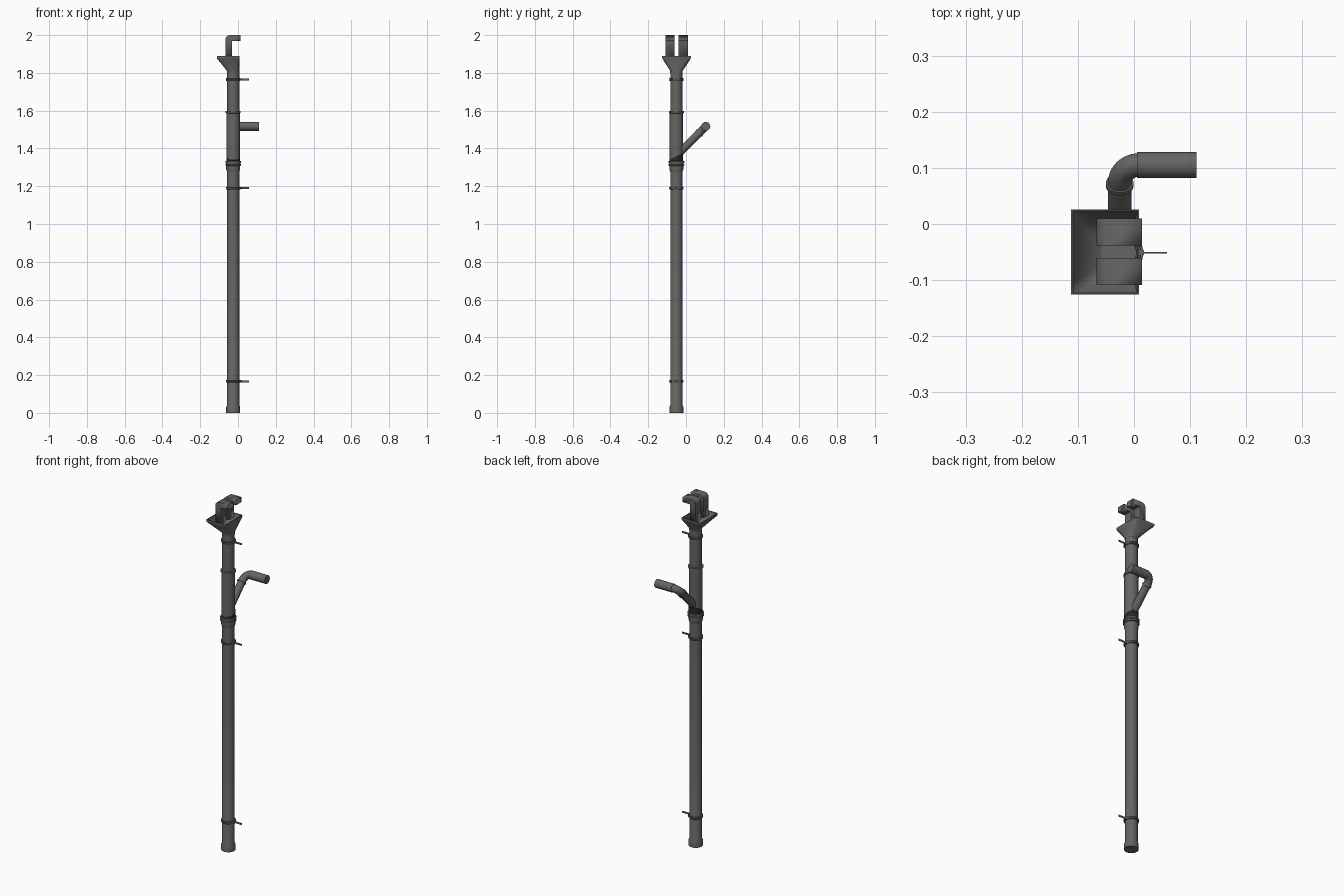
import bpy, bmesh, math
from mathutils import Vector

if "Cube" in bpy.data.objects:
    bpy.data.objects.remove(bpy.data.objects["Cube"])

CX, CY = -0.0255, -0.051          # axis of the main pipe
SEG = 32


def material(name, v):
    m = bpy.data.materials.new(name)
    m.diffuse_color = (v, v, v, 1)
    m.use_nodes = True
    m.node_tree.nodes["Principled BSDF"].inputs["Base Color"].default_value = m.diffuse_color
    return m


grey = material("dark_grey_iron", 0.13)
black = material("black_iron", 0.02)


def finish(name, bm, angle=35, mat=grey):
    bmesh.ops.recalc_face_normals(bm, faces=bm.faces)
    me = bpy.data.meshes.new(name)
    bm.to_mesh(me)
    bm.free()
    ob = bpy.data.objects.new(name, me)
    bpy.context.collection.objects.link(ob)
    me.materials.append(mat)
    bpy.ops.object.select_all(action='DESELECT')
    ob.select_set(True)
    bpy.context.view_layer.objects.active = ob
    bpy.ops.object.shade_smooth_by_angle(angle=math.radians(angle))
    return ob


def loft(name, rings, cap=True, angle=35, mat=grey):
    """Skin a list of point rings, optionally closing both ends."""
    bm = bmesh.new()
    vs = [[bm.verts.new(p) for p in r] for r in rings]
    n = len(vs[0])
    for a, b in zip(vs, vs[1:]):
        for i in range(n):
            j = (i + 1) % n
            bm.faces.new((a[i], a[j], b[j], b[i]))
    if cap:
        bm.faces.new(vs[0])
        bm.faces.new(vs[-1])
    return finish(name, bm, angle, mat)


def circle(c, u, v, r):
    return [Vector(c) + r * (math.cos(t) * u + math.sin(t) * v)
            for t in (2 * math.pi * (i + 0.5) / SEG + math.pi / 4 for i in range(SEG))]


X, Y, Z = Vector((1, 0, 0)), Vector((0, 1, 0)), Vector((0, 0, 1))


def lathe(name, profile, mat=grey):
    return loft(name, [circle((CX, CY, z), X, Y, r) for r, z in profile], mat=mat)


def rod(name, a, b, profile):
    """Turned part along a line; profile is (radius, distance fraction)."""
    a, b = Vector(a), Vector(b)
    d = (b - a).normalized()
    u = d.cross(Z).normalized()
    v = d.cross(u)
    return loft(name, [circle(a.lerp(b, f), u, v, r) for r, f in profile])


def box(name, lo, hi):
    bm = bmesh.new()
    bmesh.ops.create_cube(bm, size=1)
    for v in bm.verts:
        v.co = [l + (h - l) * (c + 0.5) for l, h, c in zip(lo, hi, v.co)]
    return finish(name, bm)


# main pipe with flared foot
lathe("lower_pipe", [(0.037, 0), (0.037, 0.03), (0.0325, 0.042), (0.0325, 1.30)])
# socket under the branch section
lathe("lower_socket", [(0.0325, 1.275), (0.037, 1.29), (0.037, 1.308), (0.042, 1.310),
                       (0.042, 1.316), (0.038, 1.318), (0.038, 1.322), (0.042, 1.324),
                       (0.042, 1.332), (0.036, 1.334)])
lathe("branch_section", [(0.036, 1.325), (0.036, 1.586), (0.040, 1.588), (0.040, 1.597),
                         (0.033, 1.599)])
lathe("upper_pipe", [(0.0325, 1.59), (0.0325, 1.825)])

# wall clamps: black band, pointed lug and flat spike
for k, z in enumerate((0.167, 1.190, 1.765)):
    lathe(f"clamp_band_{k}", [(0.03, z - 0.007), (0.037, z - 0.007), (0.039, z - 0.004),
                              (0.036, z), (0.039, z + 0.004), (0.037, z + 0.007),
                              (0.03, z + 0.007)])
    lug = [(0.005, -0.024), (0.018, -0.003), (0.018, 0.003), (0.005, 0.024)]
    loft(f"clamp_lug_{k}", [[(x, CY + y, z + s) for x, y in lug] for s in (-0.006, 0.006)])
    box(f"clamp_spike_{k}", (0.0, CY - 0.0015, z - 0.005), (0.059, CY + 0.0015, z + 0.005))


# hopper: rectangular mouth blending to the round pipe, with inner walls
def rectangle(x0, x1, y0, y1, z):
    corners = [(x1, y1), (x0, y1), (x0, y0), (x1, y0)]
    pts, n = [], SEG // 4
    for s in range(4):
        a, b = Vector(corners[s]), Vector(corners[(s + 1) % 4])
        pts += [(*a.lerp(b, i / n), z) for i in range(n)]
    return pts


def round_ring(r, z):
    return [(CX + r * math.cos(t), CY + r * math.sin(t), z)
            for t in (math.pi / 4 + 2 * math.pi * i / SEG for i in range(SEG))]


def mouth(inset, z):
    return rectangle(-0.112 + inset, 0.009 - inset, -0.126 + inset, 0.026 - inset, z)


loft("hopper", [round_ring(0.0335, 1.80), round_ring(0.0335, 1.812), mouth(0.001, 1.876),
                mouth(0, 1.88), mouth(0, 1.89), mouth(0.003, 1.89), mouth(0.004, 1.880),
                round_ring(0.029, 1.82)], angle=65)

# two rectangular outlet spouts bending over the hopper
R_OUT, R_IN = 0.024, 0.004
for k, y in enumerate((-0.085, -0.0145)):
    pairs = [((-0.067, 1.873), (-0.032, 1.873))]
    for i in range(9):
        t = math.pi - i * math.pi / 16
        c, s = math.cos(t), math.sin(t)
        pairs.append(((-0.067 + R_OUT * (1 + c), 2.0 - R_OUT * (1 - s)),
                      (-0.032 + R_IN * (1 + c), 1.970 - R_IN * (1 - s))))
    pairs.append(((0.014, 2.0), (0.014, 1.970)))
    rings = [[(o[0], y - 0.024, o[1]), (o[0], y + 0.024, o[1]),
              (i[0], y + 0.024, i[1]), (i[0], y - 0.024, i[1])] for o, i in pairs]
    ob = loft(f"spout_{k}", rings, cap=False)
    m = ob.modifiers.new("wall", 'SOLIDIFY')
    m.thickness = 0.001
    m.offset = -1

# side branch: diagonal arm, socket, elbow and horizontal outlet
D = Vector((0, 1, 1)).normalized()
corner = Vector((CX, 0.105, 1.517))
elbow_start, elbow_end = corner - D * 0.045, corner + X * 0.034
rod("branch_arm", (CX, CY, 1.361), elbow_start,
    [(0.021, 0), (0.021, 0.95), (0.0245, 0.955), (0.0245, 1.0)])
N = D.cross(X)
rings = []
for i in range(13):
    t = math.pi / 2 * i / 12
    p = elbow_start + D * 0.045 * math.sin(t) + X * 0.034 * (1 - math.cos(t))
    d = (D * 0.045 * math.cos(t) + X * 0.034 * math.sin(t)).normalized()
    rings.append(circle(p, N, d.cross(N), 0.021))
loft("branch_elbow", rings)
rod("branch_outlet", elbow_end - X * 0.003, (0.111, 0.105, 1.517), [(0.0235, 0), (0.0235, 1)])

# black slanted saddle around the foot of the branch
low = circle((CX, CY, 1.332), X, Y, 0.0366)
high = [Vector((p.x, p.y, 1.358 + 0.5 * (p.y - CY))) for p in low]
loft("branch_saddle", [low, high], mat=black)
